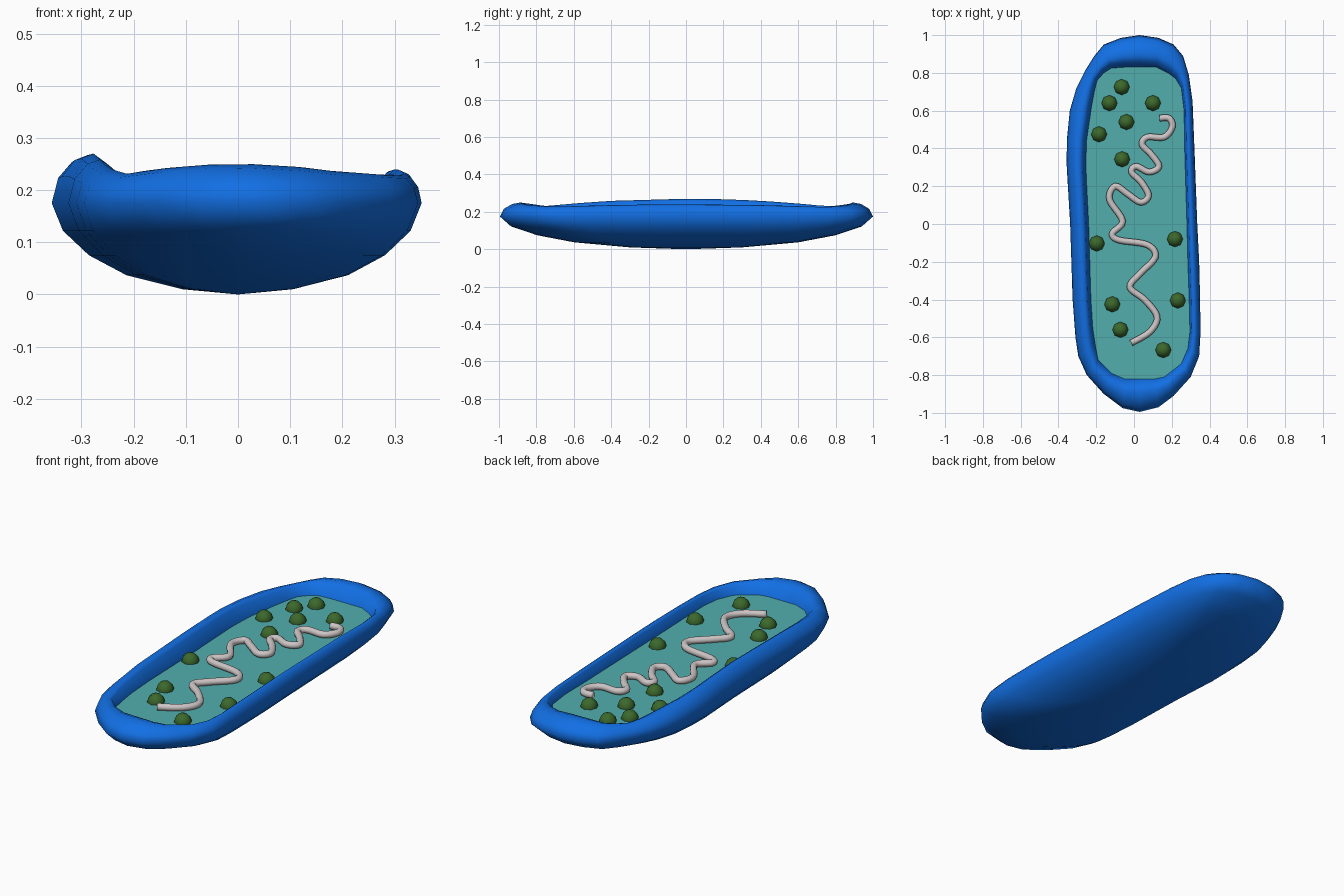
import bpy, bmesh, math
from mathutils import Vector

if "Cube" in bpy.data.objects:
    bpy.data.objects.remove(bpy.data.objects["Cube"])

FLOOR = 0.178


def material(name, rgb):
    m = bpy.data.materials.new(name)
    m.diffuse_color = (*rgb, 1)
    m.use_nodes = True
    m.node_tree.nodes["Principled BSDF"].inputs["Base Color"].default_value = m.diffuse_color
    return m


BLUE = material("wall blue", (0.006, 0.16, 0.78))
TEAL = material("floor teal", (0.085, 0.42, 0.42))
GREEN = material("dark green", (0.045, 0.14, 0.025))
GREY = material("pale grey", (0.62, 0.56, 0.56))


def finish(bm, name, mat, smooth=True):
    bmesh.ops.recalc_face_normals(bm, faces=bm.faces[:])
    me = bpy.data.meshes.new(name)
    bm.to_mesh(me)
    bm.free()
    me.materials.append(mat)
    for p in me.polygons:
        p.use_smooth = smooth
    ob = bpy.data.objects.new(name, me)
    bpy.context.collection.objects.link(ob)
    return ob


# Outer outline and matching inner (floor) outline, seen from above
OUTER = [(.03, 1), (.13, .985), (.21, .95), (.26, .89), (.29, .79), (.31, .65),
         (.32, .4), (.335, 0), (.345, -.2), (.35, -.4), (.352, -.58), (.345, -.7),
         (.30, -.81), (.21, -.91), (.13, -.97), (.03, -.995), (-.06, -.975),
         (-.16, -.9), (-.25, -.8), (-.295, -.7), (-.31, -.6), (-.325, -.4),
         (-.338, 0), (-.35, .2), (-.357, .32), (-.355, .45), (-.34, .6),
         (-.305, .72), (-.26, .81), (-.21, .89), (-.16, .95), (-.07, .985)]
INNER = [(.03, .83), (.12, .83), (.18, .80), (.22, .77), (.25, .72), (.265, .6),
         (.268, .4), (.28, 0), (.285, -.2), (.292, -.4), (.296, -.57), (.285, -.66),
         (.25, -.74), (.16, -.81), (.11, -.82), (.03, -.82), (-.05, -.82),
         (-.12, -.79), (-.19, -.72), (-.205, -.64), (-.218, -.55), (-.228, -.4),
         (-.24, 0), (-.25, .2), (-.255, .32), (-.25, .45), (-.225, .62),
         (-.21, .70), (-.195, .76), (-.16, .80), (-.12, .825), (-.05, .83)]


def crest(x, y):
    """Height of the rim crest around the cell."""
    if abs(y) > 0.75:
        return 0.25 - 0.02 * min(1, (x / 0.22) ** 2)
    top, drop = (0.27, 0.04) if x < 0 else (0.24, 0.015)
    return top - drop * (y / 0.75) ** 2


# Cell wall: boat-shaped hull, rolled rim and inner wall
bm = bmesh.new()
rings = []
for s, z in [(.3, .01), (.6, .037), (.8, .075), (.94, .122), (1, .175)]:
    rings.append([(x * s, y * s, z) for x, y in OUTER])
for t, h in [(.12, .55), (.38, .9), (.62, 1), (.82, .85)]:
    ring = []
    for o, i in zip(OUTER, INNER):
        p = Vector(o).lerp(Vector(i), t)
        ring.append((p.x, p.y, .175 + (crest(*p) - .175) * h))
    rings.append(ring)
rings.append([(x, y, FLOOR - .004) for x, y in INNER])
loops = [[bm.verts.new(c) for c in r] for r in rings]
n = len(OUTER)
for a, b in zip(loops, loops[1:]):
    for k in range(n):
        bm.faces.new((a[k], a[(k + 1) % n], b[(k + 1) % n], b[k]))
base = bm.verts.new((0, 0, 0))
for k in range(n):
    bm.faces.new((base, loops[0][(k + 1) % n], loops[0][k]))
finish(bm, "cell_wall", BLUE)

# Cytoplasm floor
bm = bmesh.new()
f = bm.faces.new([bm.verts.new((x, y, FLOOR)) for x, y in INNER])
ob = finish(bm, "cytoplasm_floor", TEAL, False)
if ob.data.polygons[0].normal.z < 0:
    ob.data.flip_normals()

# Ribosomes: low-poly balls half sunk in the floor
SPOTS = [(-.065, .725), (-.13, .64), (.10, .64), (-.04, .54), (-.185, .475),
         (-.063, .343), (-.197, -.103), (.217, -.08), (-.115, -.425),
         (.232, -.405), (-.072, -.56), (.155, -.667)]
for k, (x, y) in enumerate(SPOTS):
    bm = bmesh.new()
    bmesh.ops.create_uvsphere(bm, u_segments=8, v_segments=6, radius=.042)
    finish(bm, f"ribosome_{k + 1}", GREEN).location = (x, y, FLOOR)

# DNA strand: a wavy tube resting on the floor
PATH = [(-.015, -.63), (.085, -.57), (.122, -.49), (.055, -.4), (-.022, -.335),
        (.03, -.265), (.113, -.175), (.07, -.11), (-.08, -.085), (-.115, -.05),
        (-.06, .015), (-.13, .13), (-.1, .2), (-.035, .16), (.035, .115),
        (.077, .15), (.04, .22), (-.013, .275), (.013, .305), (.08, .275),
        (.132, .305), (.09, .37), (.043, .42), (.07, .46), (.16, .46),
        (.203, .515), (.185, .56), (.135, .56)]
pts = [Vector((x, y, FLOOR + .016)) for x, y in PATH]
line = []
for k in range(len(pts) - 1):
    p0, p1, p2, p3 = pts[max(k - 1, 0)], pts[k], pts[k + 1], pts[min(k + 2, len(pts) - 1)]
    for j in range(5):
        t = j / 5
        line.append(.5 * (2 * p1 + (p2 - p0) * t + (2 * p0 - 5 * p1 + 4 * p2 - p3) * t ** 2
                          + (3 * p1 - p0 - 3 * p2 + p3) * t ** 3))
line.append(pts[-1])
bm = bmesh.new()
tube = []
for k, p in enumerate(line):
    d = (line[min(k + 1, len(line) - 1)] - line[max(k - 1, 0)]).normalized()
    side = Vector((-d.y, d.x, 0))
    tube.append([bm.verts.new(p + .017 * (side * math.cos(a) + Vector((0, 0, math.sin(a)))))
                 for a in (math.tau * i / 10 for i in range(10))])
for a, b in zip(tube, tube[1:]):
    for i in range(10):
        bm.faces.new((a[i], a[(i + 1) % 10], b[(i + 1) % 10], b[i]))
bm.faces.new(tube[0])
bm.faces.new(tube[-1])
finish(bm, "dna_strand", GREY)
